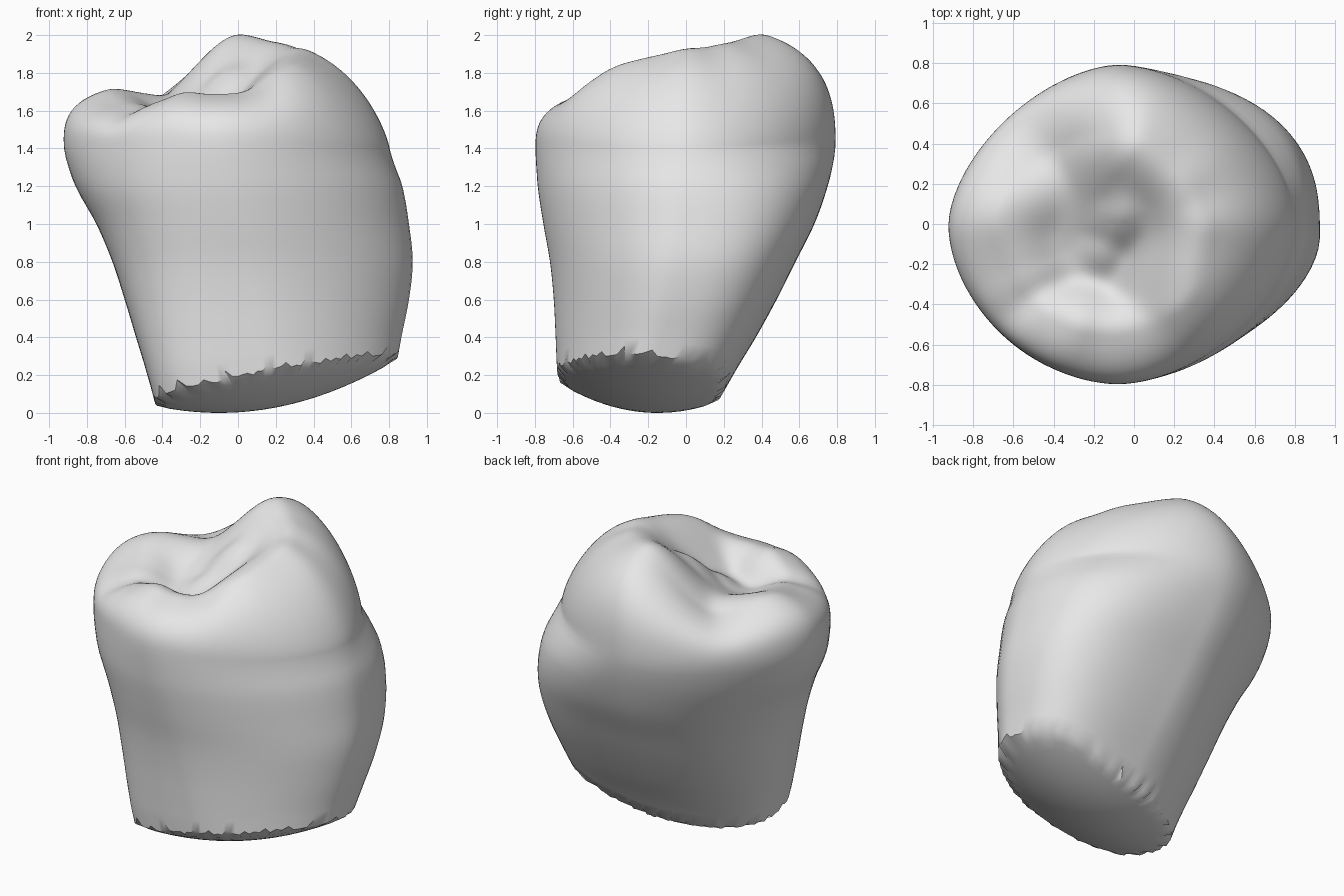
import bpy
import bmesh
import math
import random
from mathutils import Vector

random.seed(4)
SEGMENTS = 112
WALL_ROWS = 26
CROWN_ROWS = 44
BASE_ROWS = 10
CROWN_Z = 1.4   # widest level, where the wall turns into the crown
STEP = 0.2      # height between two extents

# Wall extents every STEP in height: x min, x max, y min, y max
EXTENTS = [
    (-0.43, 0.80, -0.65, 0.15),
    (-0.48, 0.83, -0.68, 0.25),
    (-0.54, 0.865, -0.69, 0.37),
    (-0.60, 0.905, -0.70, 0.48),
    (-0.665, 0.925, -0.72, 0.58),
    (-0.75, 0.905, -0.755, 0.68),
    (-0.86, 0.87, -0.785, 0.75),
    (-0.927, 0.805, -0.799, 0.795),
]

# Corner fullness by quadrant (right side, back side): root, crown, blend power
FULLNESS = {
    (True, True): (3.1, 1.75, 4),
    (True, False): (1.6, 1.75, 1),
    (False, True): (1.8, 1.65, 1),
    (False, False): (3.5, 1.83, 1),
}

# Cusp ridges: width, then crest points
RIDGES = [
    (0.40, [(0.04, 0.43, 2.045), (0.26, 0.25, 1.985), (0.38, 0.02, 1.965), (0.34, -0.4, 1.925)]),
    (0.34, [(0.04, 0.43, 1.98), (-0.02, 0.1, 1.82), (-0.12, -0.1, 1.65)]),
    (0.47, [(-0.42, 0.22, 1.69), (-0.73, 0.08, 1.76), (-0.6, -0.24, 1.67)]),
    (0.34, [(-0.42, -0.48, 1.69), (-0.28, -0.53, 1.73), (-0.1, -0.55, 1.71),
            (0.14, -0.51, 1.75), (0.34, -0.4, 1.925)]),
]
PIT_Z = 1.52


def extents_at(z):
    """Smooth interpolation of the wall extents."""
    last = len(EXTENTS) - 1
    f = min(max(z / STEP, 0), last - 1e-6)
    i = int(f)
    t = f - i
    a, b, c, d = (EXTENTS[min(max(i + k, 0), last)] for k in (-1, 0, 1, 2))
    return [q + 0.5 * t * (r - p + t * (2 * p - 5 * q + 4 * r - s + t * (3 * (q - r) + s - p)))
            for p, q, r, s in zip(a, b, c, d)]


def wall_point(angle, z, scale=1.0):
    """Point on the rounded cross-section at height z."""
    x0, x1, y0, y1 = extents_at(z)
    up = z / CROWN_Z
    cx = 0.2 - 0.28 * up
    cy = (y0 + y1) / 2
    c, s = math.cos(angle), math.sin(angle)
    a = x1 - cx if c > 0 else cx - x0
    b = (y1 - y0) / 2
    root, crown, blend = FULLNESS[(c > 0, s > 0)]
    n = root + (crown - root) * up ** blend
    r = scale / ((abs(c) / a) ** n + (abs(s) / b) ** n) ** (1 / n)
    return Vector((cx + r * c, cy + r * s, z))


def base_height(p):
    """Shallow tilted bowl that closes the underside."""
    x, y = p.x + 0.1, p.y + 0.15
    return 0.33 * x * x + 0.6 * y * y - 0.17 * x * y


def segment_height(p, width, start, end):
    """Height of one rounded ridge segment above p."""
    a, b = Vector(start), Vector(end)
    ab = (b - a).xy
    t = min(max((p.xy - a.xy).dot(ab) / ab.length_squared, 0), 1)
    near = a.lerp(b, t)
    d = (near.xy - p.xy).length
    return near.z - 0.5 * (1 - math.exp(-(d / width) ** 2))


def crown_height(p):
    """Cusps meet each other along narrow grooves."""
    k = 0.022
    total = 1
    for width, crest in RIDGES:
        for start, end in zip(crest, crest[1:]):
            total += math.exp((segment_height(p, width, start, end) - PIT_Z) / k)
    return PIT_Z + k * math.log(total)


def crown_point(angle, scale):
    """Cusp height inside the crest, rounded shoulder outside it."""
    p = wall_point(angle, CROWN_Z, scale)
    crest = 0.64 - 0.11 * math.cos(angle - math.radians(40))
    height = crown_height(wall_point(angle, CROWN_Z, min(scale, crest)))
    c = math.cos(angle)
    power = 0.35 + (0.43 * c * c if c > 0 else -0.05 * c * c)
    p.z = CROWN_Z + (height - CROWN_Z) * max(0, 1 - scale ** 3.1) ** power
    return p


def rim_height(angle):
    z = 0.1
    for _ in range(12):
        z = max(0, base_height(wall_point(angle, z)))
    return z


angles = [math.tau * i / SEGMENTS for i in range(SEGMENTS)]
rims = [rim_height(a) for a in angles]
rows = []

# Underside, from the middle out
rim_points = [wall_point(a, z) for a, z in zip(angles, rims)]
middle = sum(rim_points, Vector()) / SEGMENTS
for j in range(1, BASE_ROWS):
    row = [middle.lerp(p, j / BASE_ROWS) for p in rim_points]
    for p in row:
        p.z = base_height(p)
    rows.append(row)

# Chipped rim
chipped = []
for i, (a, z) in enumerate(zip(angles, rims)):
    chip = random.uniform(0.02, 0.06) if i % 4 == 0 else random.uniform(0, 0.02)
    chipped.append(wall_point(a, z + chip))
rows.append(chipped)

# Side wall
for j in range(2, WALL_ROWS + 1):
    t = j / WALL_ROWS
    rows.append([wall_point(a, z + (CROWN_Z - z) * t) for a, z in zip(angles, rims)])

# Crown, spaced closely near its edge
for j in range(1, CROWN_ROWS):
    scale = math.cos(math.pi / 2 * j / CROWN_ROWS)
    rows.append([crown_point(a, scale) for a in angles])

bm = bmesh.new()
rings = [[bm.verts.new(p) for p in row] for row in rows]
for low, high in zip(rings, rings[1:]):
    for i in range(SEGMENTS):
        k = (i + 1) % SEGMENTS
        bm.faces.new((low[i], low[k], high[k], high[i]))
bottom = bm.verts.new((middle.x, middle.y, base_height(middle)))
top = bm.verts.new(crown_point(0, 0))
for i in range(SEGMENTS):
    k = (i + 1) % SEGMENTS
    bm.faces.new((bottom, rings[0][k], rings[0][i]))
    bm.faces.new((top, rings[-1][i], rings[-1][k]))

# Soften the shoulder and the crests a little
crown_verts = [v for v in bm.verts if v.co.z > 1.25]
for _ in range(3):
    bmesh.ops.smooth_vert(bm, verts=crown_verts, factor=0.5,
                          use_axis_x=True, use_axis_y=True, use_axis_z=True)
bmesh.ops.recalc_face_normals(bm, faces=bm.faces)

cube = bpy.data.objects.get("Cube")
if cube:
    bpy.data.objects.remove(cube, do_unlink=True)

mesh = bpy.data.meshes.new("tooth_crown")
bm.to_mesh(mesh)
bm.free()
tooth = bpy.data.objects.new("tooth_crown", mesh)
bpy.context.collection.objects.link(tooth)

# Plain grey surface
grey = bpy.data.materials.new("light_grey")
grey.use_nodes = True
colour = (0.8, 0.8, 0.8, 1)
grey.diffuse_color = colour
grey.node_tree.nodes["Principled BSDF"].inputs["Base Color"].default_value = colour
mesh.materials.append(grey)

bpy.ops.object.select_all(action="DESELECT")
tooth.select_set(True)
bpy.context.view_layer.objects.active = tooth
bpy.ops.object.shade_smooth_by_angle(angle=math.radians(40))
